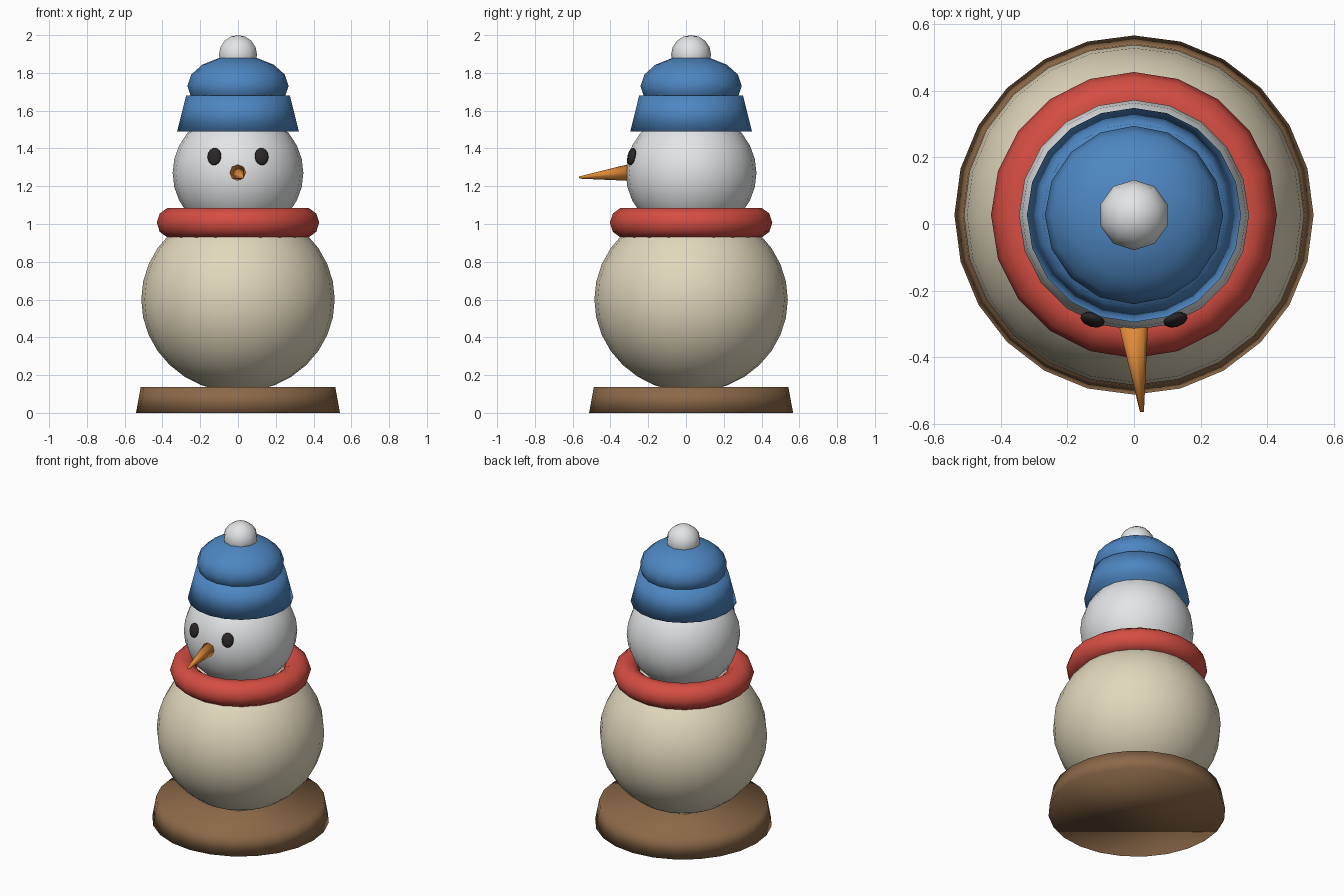
import bpy, math
from mathutils import Vector

if "Cube" in bpy.data.objects:
    bpy.data.objects.remove(bpy.data.objects["Cube"])

CY = 0.027  # y position of the main axis


def material(name, rgb):
    m = bpy.data.materials.new(name)
    m.diffuse_color = (*rgb, 1)
    m.use_nodes = True
    m.node_tree.nodes["Principled BSDF"].inputs["Base Color"].default_value = m.diffuse_color
    return m


BROWN = material("brown wood", (0.26, 0.14, 0.065))
CREAM = material("cream", (0.75, 0.68, 0.50))
WHITE = material("white", (0.77, 0.78, 0.79))
RED = material("red", (0.66, 0.075, 0.055))
BLUE = material("blue", (0.075, 0.24, 0.54))
ORANGE = material("orange", (0.75, 0.26, 0.04))
BLACK = material("black", (0.024, 0.02, 0.022))


def finish(name, mat):
    ob = bpy.context.object
    ob.name = name
    ob.data.materials.append(mat)
    for p in ob.data.polygons:  # fully smooth, caps included
        p.use_smooth = True
    return ob


def ball(name, mat, loc, size, segs, rings, turn=(0, 0, 0)):
    bpy.ops.mesh.primitive_uv_sphere_add(segments=segs, ring_count=rings, radius=1,
                                         location=loc, rotation=turn)
    bpy.context.object.scale = size
    return finish(name, mat)


def tapered(name, mat, start, end, r1, r2, segs):
    a, b = Vector(start), Vector(end)
    d = b - a
    bpy.ops.mesh.primitive_cone_add(vertices=segs, radius1=r1, radius2=r2, depth=d.length,
                                    location=(a + b) / 2,
                                    rotation=d.to_track_quat('Z', 'Y').to_euler())
    return finish(name, mat)


# Stand
tapered("base", BROWN, (0, CY, 0), (0, CY, 0.137), 0.54, 0.515, 24)

# Body and head
ball("body", CREAM, (0, CY, 0.6), (0.512, 0.512, 0.49), 24, 16)
ball("head", WHITE, (0, CY, 1.27), (0.346, 0.346, 0.335), 20, 14)

# Scarf ring
bpy.ops.mesh.primitive_torus_add(major_segments=20, minor_segments=10,
                                 major_radius=0.347, minor_radius=0.083,
                                 location=(0, CY, 1.007))
finish("scarf", RED)

# Hat
tapered("hat_brim", BLUE, (0, CY, 1.49), (0, CY, 1.68), 0.322, 0.275, 20)
ball("hat_crown", BLUE, (0, CY, 1.73), (0.268, 0.268, 0.16), 16, 8)
ball("pompom", WHITE, (0, CY, 1.896), (0.106, 0.106, 0.104), 10, 8)

# Eyes, turned to lie on the head
for side, label in ((-1, "left"), (1, "right")):
    ball(label + "_eye", BLACK, (side * 0.125, -0.288, 1.357), (0.038, 0.02, 0.047), 10, 8,
         (math.radians(-12), 0, math.radians(side * 18)))

# Carrot nose
tapered("nose", ORANGE, (-0.002, -0.295, 1.273), (0.024, -0.565, 1.246), 0.045, 0.006, 8)
